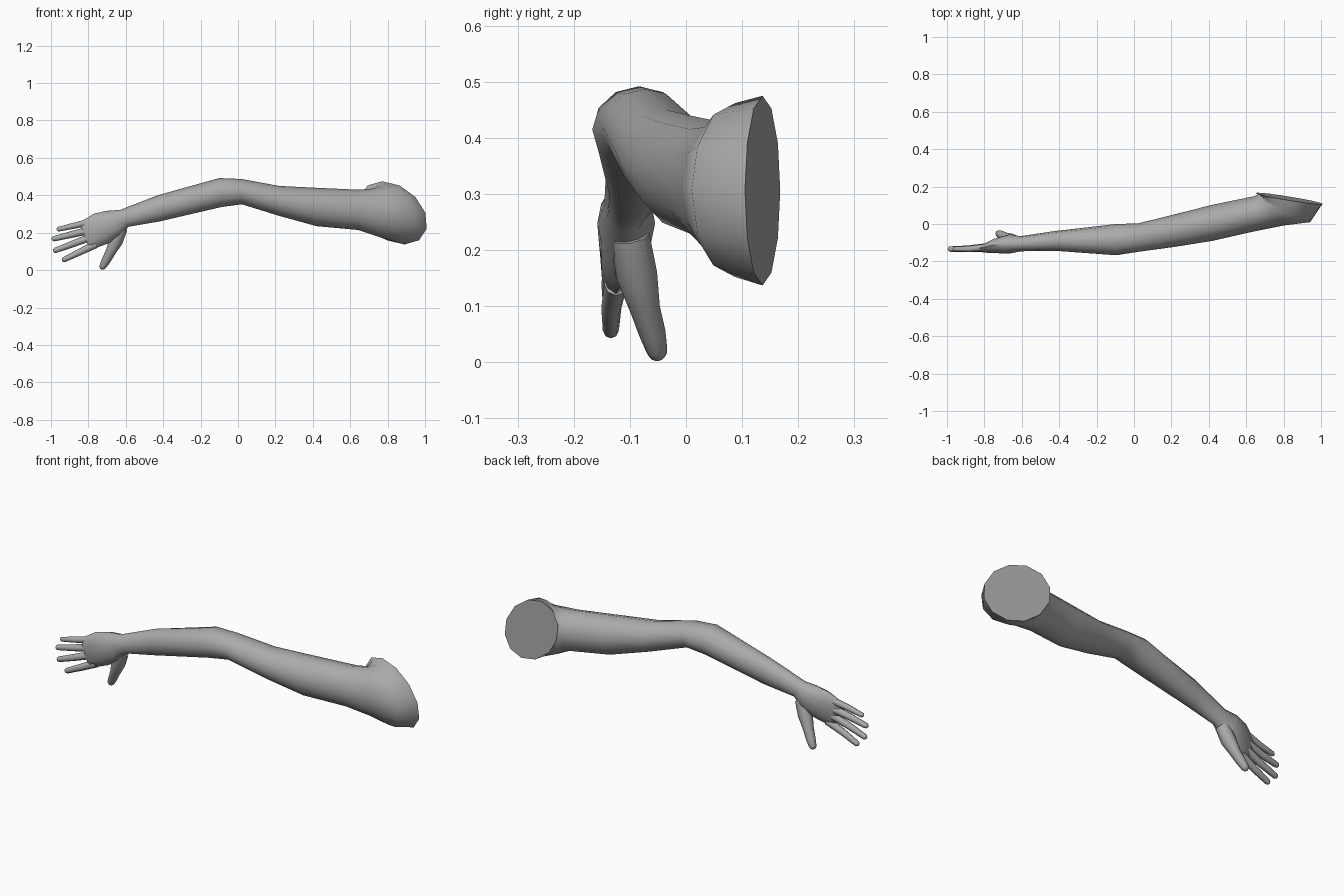
import bpy, bmesh, math
from mathutils import Vector

if "Cube" in bpy.data.objects:
    bpy.data.objects.remove(bpy.data.objects["Cube"])

skin = bpy.data.materials.new("plain grey")
skin.diffuse_color = (0.4, 0.4, 0.4, 1)
skin.use_nodes = True
skin.node_tree.nodes["Principled BSDF"].inputs["Base Color"].default_value = skin.diffuse_color


def loft(name, rings):
    """Skin a list of vertex rings and cap both ends."""
    bm = bmesh.new()
    loops = [[bm.verts.new(p) for p in ring] for ring in rings]
    n = len(loops[0])
    for a, b in zip(loops, loops[1:]):
        for i in range(n):
            j = (i + 1) % n
            bm.faces.new((a[i], a[j], b[j], b[i]))
    bm.faces.new(loops[0])
    bm.faces.new(loops[-1])
    bmesh.ops.recalc_face_normals(bm, faces=bm.faces)
    mesh = bpy.data.meshes.new(name)
    bm.to_mesh(mesh)
    bm.free()
    mesh.materials.append(skin)
    ob = bpy.data.objects.new(name, mesh)
    bpy.context.collection.objects.link(ob)
    bpy.ops.object.select_all(action='DESELECT')
    ob.select_set(True)
    bpy.context.view_layer.objects.active = ob
    bpy.ops.object.shade_smooth_by_angle(angle=math.radians(50))
    return ob


def oval(c, u, v, n):
    return [c + u * math.cos(2 * math.pi * i / n) + v * math.sin(2 * math.pi * i / n)
            for i in range(n)]


def section(xt, zt, xb, zb, y_front, y_back, turn=0):
    """Oval from top and bottom points; turn swings the front edge towards +x."""
    c = Vector(((xt + xb) / 2, (y_front + y_back) / 2, (zt + zb) / 2))
    u = Vector((turn, (y_front - y_back) / 2, 0))
    v = Vector(((xt - xb) / 2, 0, (zt - zb) / 2))
    return oval(c, u, v, 12)


# Arm: shoulder cut, upper arm, elbow, forearm, wrist, palm
arm_sections = [
    (.77, .475, .89, .137, .105, .168, .172),
    (.775, .462, .84, .152, .01, .165, .135),
    (.73, .436, .73, .185, -.008, .158, .07),
    (.64, .430, .64, .215, -.040, .148),
    (.42, .440, .42, .235, -.090, .103),
    (.22, .450, .22, .290, -.122, .052),
    (.02, .487, .02, .352, -.149, .003),
    (-.10, .492, -.09, .337, -.167, .000),
    (-.43, .400, -.42, .260, -.143, -.038),
    (-.63, .322, -.585, .232, -.146, -.065),
    (-.70, .317, -.63, .180, -.158, -.055),
    (-.77, .302, -.70, .140, -.156, -.075),
    (-.825, .268, -.78, .112, -.153, -.108),
    (-.845, .250, -.80, .125, -.143, -.120),
]
loft("arm_and_palm", [section(*s) for s in arm_sections])


def digit(name, path):
    """Tapered tube through (x, y, z, radius) points with a rounded tip."""
    pts = [Vector(p[:3]) for p in path]
    radii = [p[3] for p in path]
    d = (pts[-1] - pts[-2]).normalized()
    end, r = pts[-1], radii[-1]
    for a in (35, 65, 85):
        pts.append(end + d * r * math.sin(math.radians(a)))
        radii.append(r * math.cos(math.radians(a)))
    rings = []
    for i, p in enumerate(pts):
        t = (pts[min(i + 1, len(pts) - 1)] - pts[max(i - 1, 0)]).normalized()
        u = t.cross(Vector((0, 1, 0))).normalized()
        rings.append(oval(p, u * radii[i], t.cross(u) * radii[i], 8))
    loft(name, rings)


# Fingers: base x, z and tip x, z
fingers = {
    "little_finger": (-.80, .255, -.957, .219, .016),
    "ring_finger": (-.80, .212, -.982, .168, .018),
    "middle_finger": (-.79, .175, -.975, .106, .018),
    "index_finger": (-.76, .138, -.928, .057, .018),
}
for name, (x0, z0, x1, z1, r) in fingers.items():
    digit(name, [(x0, -.125, z0, r * 1.15),
                 ((x0 + x1) / 2, -.133, (z0 + z1) / 2, r),
                 (x1, -.134, z1, r * .8)])

# Thumb
digit("thumb", [(-.625, -.100, .225, .035), (-.653, -.088, .155, .037),
                (-.682, -.073, .095, .027), (-.705, -.060, .052, .024),
                (-.722, -.052, .021, .019)])
